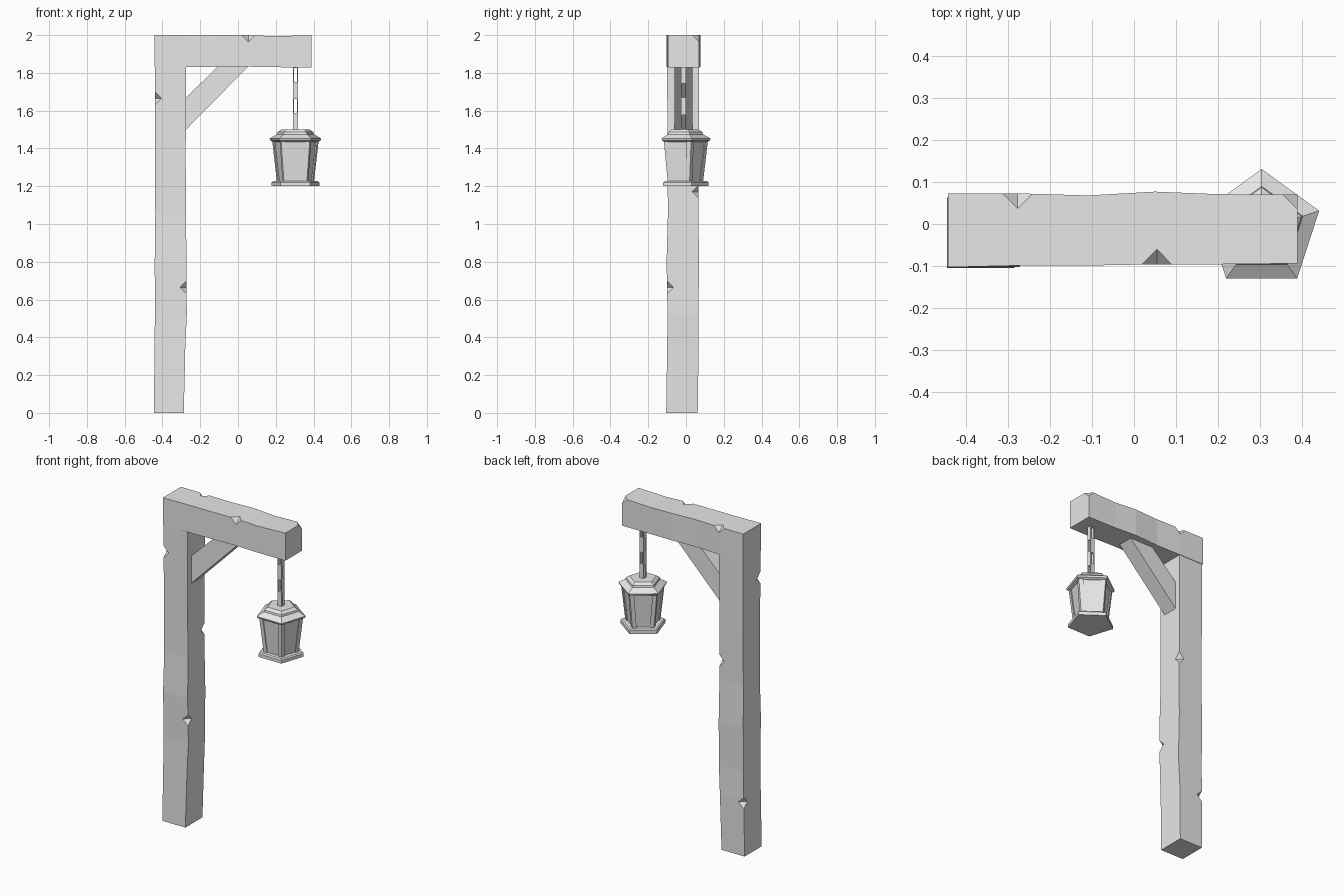
import bpy, bmesh, math
from mathutils import Vector

cube = bpy.data.objects.get("Cube")
if cube:
    bpy.data.objects.remove(cube, do_unlink=True)

# Single plain grey material
grey = bpy.data.materials.new("plain_grey")
grey.use_nodes = True
grey.diffuse_color = (0.8, 0.8, 0.8, 1)
for node in grey.node_tree.nodes:
    if node.type == 'BSDF_PRINCIPLED':
        node.inputs["Base Color"].default_value = (0.8, 0.8, 0.8, 1)


def loft(name, rings):
    """Closed solid through a list of equal-sized point rings."""
    bm = bmesh.new()
    loops = [[bm.verts.new(p) for p in ring] for ring in rings]
    for a, b in zip(loops, loops[1:]):
        for i in range(len(a)):
            j = (i + 1) % len(a)
            bm.faces.new((a[i], a[j], b[j], b[i]))
    bm.faces.new(loops[0][::-1])
    bm.faces.new(loops[-1])
    bmesh.ops.recalc_face_normals(bm, faces=bm.faces)
    return finish(name, bm)


def finish(name, bm):
    mesh = bpy.data.meshes.new(name)
    bm.to_mesh(mesh)
    bm.free()
    mesh.materials.append(grey)
    obj = bpy.data.objects.new(name, mesh)
    bpy.context.collection.objects.link(obj)
    return obj


def rect(a0, a1, b0, b1):
    return [(a0, b0), (a1, b0), (a1, b1), (a0, b1)]


def chip(obj, spots, r=0.036):
    """Cut small octahedral chips out of the edges."""
    for spot in spots:
        bm = bmesh.new()
        c = Vector(spot)
        px, nx, py, ny, pz, nz = [bm.verts.new(c + Vector(d) * r) for d in (
            (1, 0, 0), (-1, 0, 0), (0, 1, 0), (0, -1, 0), (0, 0, 1), (0, 0, -1))]
        sides = [px, py, nx, ny]
        for i in range(4):
            a, b = sides[i], sides[(i + 1) % 4]
            bm.faces.new((a, b, pz))
            bm.faces.new((b, a, nz))
        cutter = finish("chip_cutter", bm)
        cutter.hide_render = True
        mod = obj.modifiers.new("chip", 'BOOLEAN')
        mod.operation = 'DIFFERENCE'
        mod.solver = 'EXACT'
        mod.object = cutter
        bpy.context.view_layer.objects.active = obj
        bpy.ops.object.modifier_apply(modifier=mod.name)
        bpy.data.objects.remove(cutter, do_unlink=True)


# Rough-hewn post: height, then x and y limits of each section
post_sections = [
    (0, -.445, -.287, -.105, .062), (.35, -.442, -.279, -.1, .067),
    (.52, -.44, -.271, -.098, .065), (.8, -.441, -.273, -.103, .07),
    (1.05, -.438, -.275, -.096, .065), (1.35, -.439, -.277, -.098, .068),
    (1.83, -.44, -.275, -.1, .07)]
post = loft("post", [[(x, y, s[0]) for x, y in rect(*s[1:])] for s in post_sections])
chip(post, [(-.44, -.1, 1.665), (-.272, -.101, .665), (-.276, .067, 1.17), (-.442, .067, .33)])

# Beam: x, then y and z limits of each section
beam_sections = [
    (-.443, -.103, .073, 1.83, 2), (-.28, -.099, .073, 1.83, 2),
    (-.11, -.099, .068, 1.832, 2), (.05, -.096, .077, 1.833, 2),
    (.2, -.096, .071, 1.83, 1.994), (.39, -.094, .07, 1.829, 2)]
beam = loft("beam", [[(s[0], y, z) for y, z in rect(*s[1:])] for s in beam_sections])
chip(beam, [(.055, -.096, 2), (-.277, .073, 2), (.39, .07, 2)])

# Diagonal brace, its ends buried in the post and the beam
brace_outline = [(-.3, 1.475), (.065, 1.845), (-.095, 1.845), (-.3, 1.645)]
loft("brace", [[(x, y, z) for x, z in brace_outline] for y in (-.062, .034)])

# Lantern: five-sided, hanging under the beam
CX, CY = .304, -.013


def pentagon(r, z):
    angles = [math.radians(90 + 72 * k) for k in range(5)]
    return [Vector((CX + r * math.cos(a), CY + r * math.sin(a), z)) for a in angles]


def turned(name, profile):
    return loft(name, [pentagon(r, z) for r, z in profile])


turned("lantern_base", [(.133, 1.2), (.133, 1.22), (.125, 1.227)])
turned("lantern_panes", [(.094, 1.22), (.12, 1.445)])
turned("lantern_roof", [(.125, 1.434), (.139, 1.441), (.144, 1.452), (.103, 1.475),
                        (.1, 1.486), (.08, 1.5)])


# Corner bars of the lantern
def bar_section(k, r, z, w=.024):
    ring = pentagon(r, z)
    p = ring[k]
    d1 = (ring[(k + 1) % 5] - p).normalized() * w
    d2 = (ring[k - 1] - p).normalized() * w
    return [p, p + d1, p + d1 + d2, p + d2]


for k in range(5):
    loft(f"lantern_bar_{k + 1}", [bar_section(k, .103, 1.22), bar_section(k, .129, 1.44)])

# Chain of square links, turned a quarter each time
PITCH, HALF, WALL = .0825, .0135, .006
for n in range(4):
    mid = 1.789 - n * PITCH
    bm = bmesh.new()
    outer = rect(-HALF, HALF, -.0425, .0425)
    inner = rect(-HALF + WALL, HALF - WALL, -.0365, .0365)

    def place(u, depth, z):
        x, y = (u, depth) if n % 2 == 0 else (depth, u)
        return bm.verts.new((CX + x, CY + y, mid + z))

    front, front_in, back, back_in = [
        [place(u, d, z) for u, z in shape]
        for d in (-HALF, HALF) for shape in (outer, inner)]
    for a, b in ((front, front_in), (front_in, back_in), (back_in, back), (back, front)):
        for i in range(4):
            j = (i + 1) % 4
            bm.faces.new((a[i], a[j], b[j], b[i]))
    bmesh.ops.recalc_face_normals(bm, faces=bm.faces)
    finish(f"chain_link_{n + 1}", bm)
